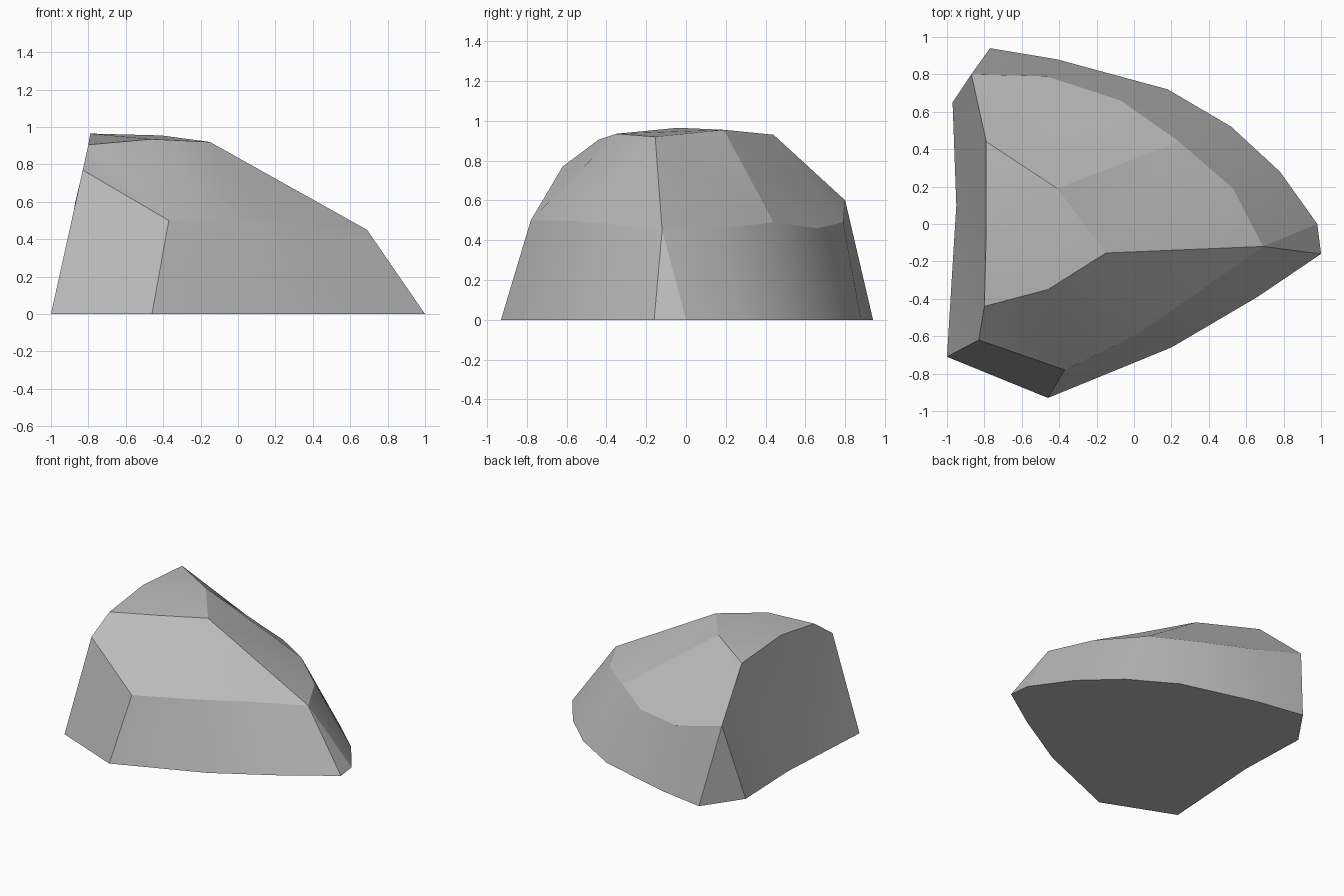
import bpy
import bmesh
import math

if "Cube" in bpy.data.objects:
    bpy.data.objects.remove(bpy.data.objects["Cube"], do_unlink=True)

# Grey stone
stone = bpy.data.materials.new("grey stone")
stone.use_nodes = True
colour = (0.5, 0.5, 0.5, 1)
stone.diffuse_color = colour
stone.node_tree.nodes["Principled BSDF"].inputs["Base Color"].default_value = colour

# Footprint on the ground, then the shoulder ring, then the crown ring
footprint = [(-1, -.71), (-.46, -.93), (.2, -.66), (.66, -.39), (1, -.16),
             (.98, 0), (.78, .28), (.52, .52), (.18, .72), (-.41, .88),
             (-.77, .94), (-.97, .65), (-.95, .1)]
shoulder = [(-.83, -.62, .77), (-.37, -.78, .5), (0, -.6, .5), (.35, -.36, .48),
            (.69, -.12, .45), (.53, .19, .46), (.24, .44, .49), (-.07, .66, .46),
            (-.47, .79, .49), (-.87, .8, .6)]
crown = [(-.8, -.44, .905), (-.46, -.35, .935), (-.15, -.155, .92),
         (-.41, .19, .955), (-.79, .44, .93), (-.79, -.04, .965)]

bm = bmesh.new()


def add_ring(points):
    return [bm.verts.new((p[0], p[1], p[2] if len(p) > 2 else 0)) for p in points]


def stitch(lower, upper, steps):
    """Join two rings: l advances the lower ring, u the upper, q both."""
    i = j = 0
    for step in steps:
        corners = [lower[i]]
        if step in "lq":
            i += 1
            corners.append(lower[i])
        if step in "uq":
            corners.append(upper[j + 1])
        corners.append(upper[j])
        if step in "uq":
            j += 1
        bm.faces.new(corners)


low = add_ring(footprint)
mid = add_ring(shoulder)
top = add_ring(crown)

# Steep lower flanks and the upper slopes
stitch(low, mid, "qqqqlqqqqqll")
stitch(mid, top, "lulullllullul")

# Cleaved right-hand side, fanned from the slight hollow in the footprint
cleft = [low[0], mid[0], top[0], top[-1], top[-2], mid[-1]]
for a, b in zip(cleft, cleft[1:]):
    bm.faces.new((low[-1], a, b))

# Crown cap and underside
bm.faces.new((*top[:4], top[-1]))
bm.faces.new(top[3:])
bm.faces.new(low)
bmesh.ops.recalc_face_normals(bm, faces=bm.faces)

mesh = bpy.data.meshes.new("rock")
bm.to_mesh(mesh)
bm.free()
mesh.materials.append(stone)
rock = bpy.data.objects.new("rock", mesh)
bpy.context.collection.objects.link(rock)

# Soft shading across the facets, crisp along the main breaks
bpy.ops.object.select_all(action="DESELECT")
rock.select_set(True)
bpy.context.view_layer.objects.active = rock
bpy.ops.object.shade_smooth_by_angle(angle=math.radians(19))
